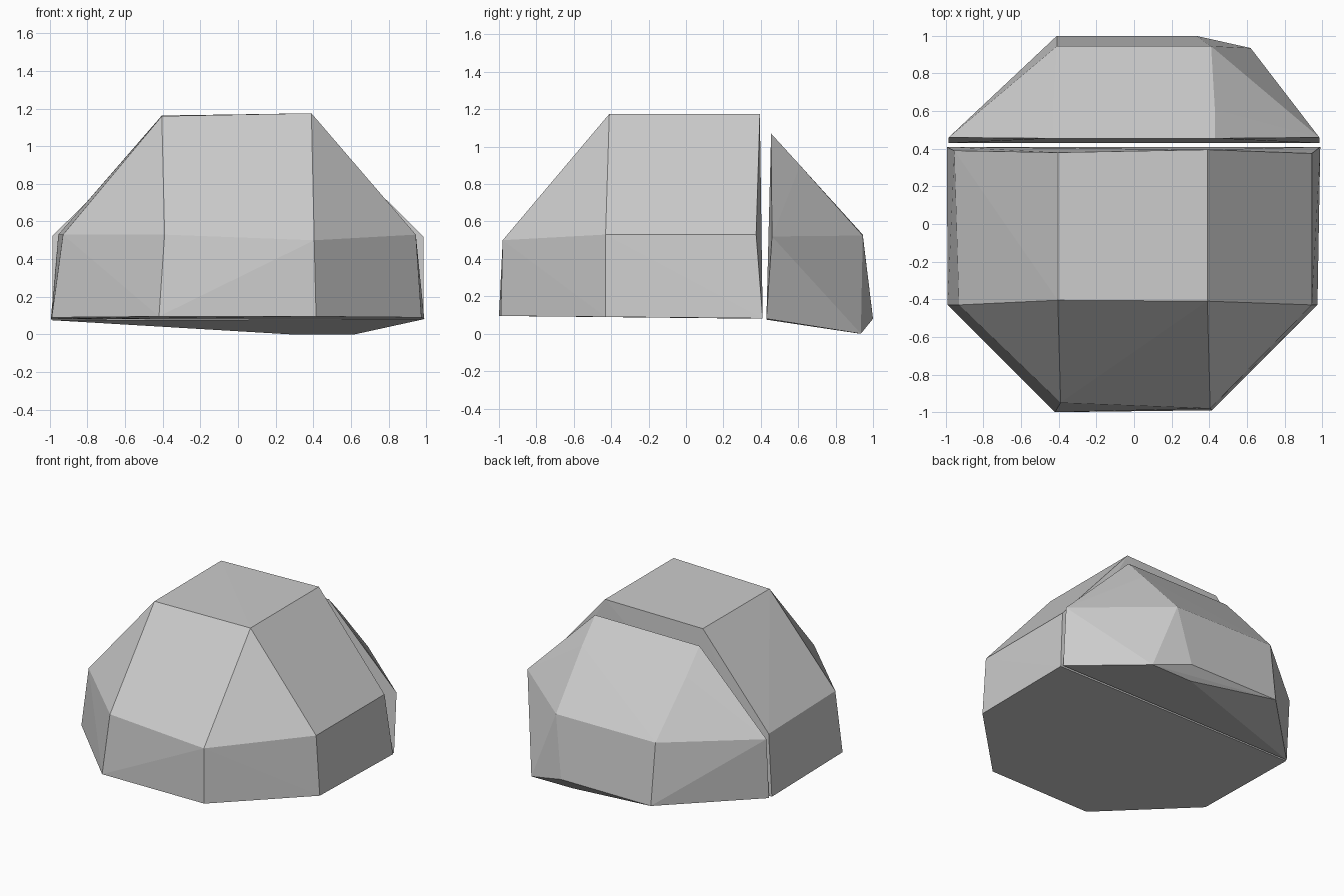
import bpy, bmesh


def faceted_block(name, rings):
    """Flat-faced block wrapped around stacked horizontal rings of corners."""
    bm = bmesh.new()
    for ring in rings:
        for co in ring:
            bm.verts.new(co)
    res = bmesh.ops.convex_hull(bm, input=bm.verts[:])
    loose = [v for v in bm.verts if not v.link_faces]
    bmesh.ops.delete(bm, geom=loose, context='VERTS')
    bmesh.ops.recalc_face_normals(bm, faces=bm.faces[:])
    mesh = bpy.data.meshes.new(name)
    bm.to_mesh(mesh)
    bm.free()
    obj = bpy.data.objects.new(name, mesh)
    bpy.context.collection.objects.link(obj)
    return obj


# Large front block: base, waist and flat top
faceted_block("main_block", [
    [(-0.99, -0.43, 0.09), (-0.42, -1.0, 0.095), (0.415, -0.99, 0.095),
     (0.975, -0.43, 0.09), (0.99, 0.41, 0.082), (-0.995, 0.41, 0.08)],
    [(-0.93, -0.43, 0.53), (-0.39, -0.95, 0.53), (0.405, -0.98, 0.50),
     (0.945, -0.43, 0.53), (0.945, 0.375, 0.53), (-0.955, 0.39, 0.53)],
    [(-0.405, -0.405, 1.16), (0.39, -0.41, 1.175),
     (0.39, 0.395, 1.175), (-0.405, 0.38, 1.163)],
])

# Split-off rear slab: tipped underside, base, waist and ridge
faceted_block("rear_slab", [
    [(0.28, 0.93, 0.0), (0.62, 0.935, 0.0)],
    [(-0.985, 0.43, 0.075), (0.985, 0.43, 0.08),
     (0.33, 1.0, 0.08), (-0.41, 1.0, 0.08)],
    [(-0.985, 0.46, 0.525), (0.985, 0.46, 0.52),
     (0.41, 0.945, 0.525), (-0.41, 0.945, 0.53)],
    [(-0.43, 0.455, 1.07), (0.43, 0.455, 1.07),
     (-0.43, 0.61, 0.90), (0.43, 0.61, 0.90)],
])
